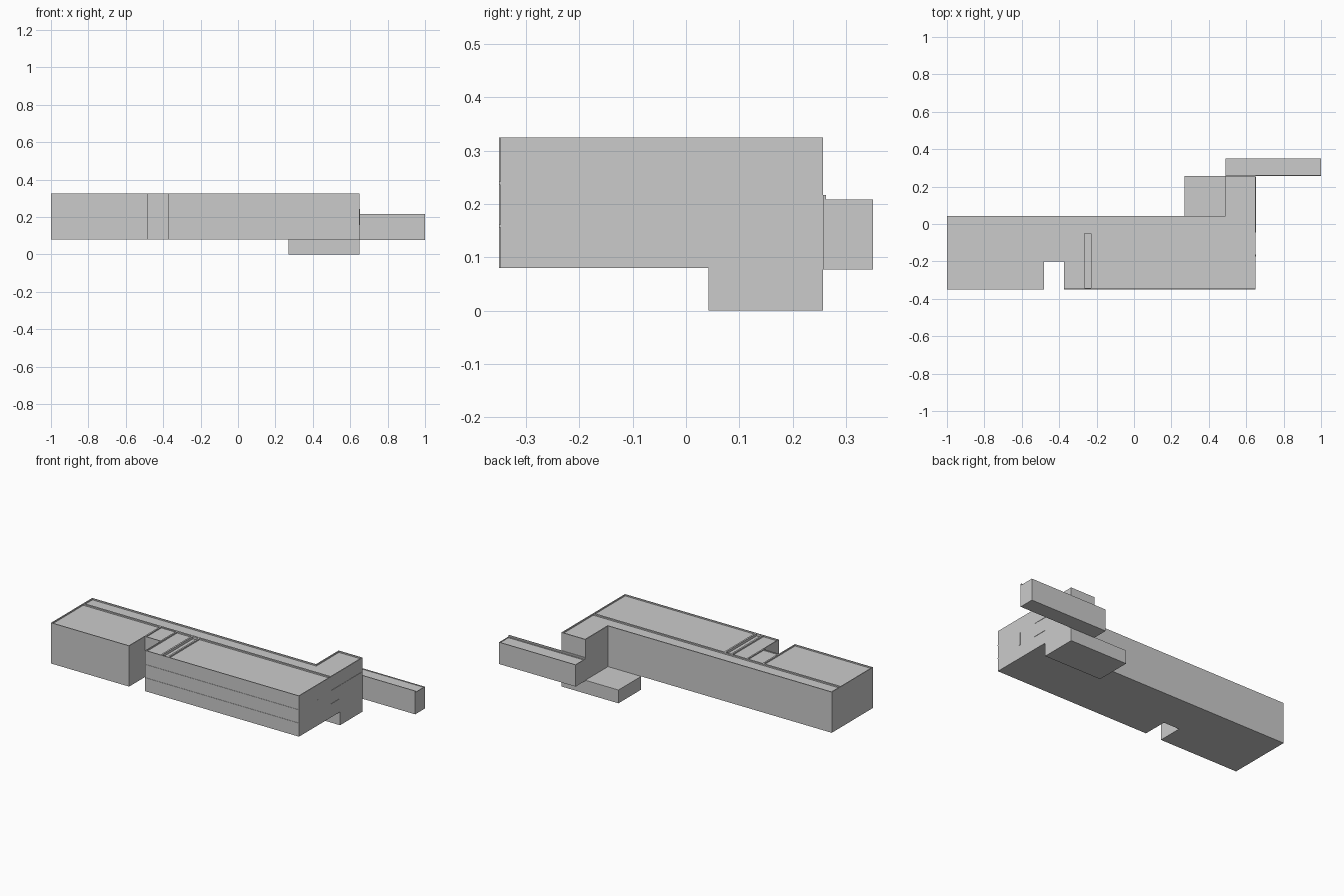
import bpy, bmesh

if "Cube" in bpy.data.objects:
    bpy.data.objects.remove(bpy.data.objects["Cube"])


def prism(name, pts, z0, z1, rim=0.0, sink=0.0):
    """Extruded footprint; an optional rim leaves a parapet around a sunken roof."""
    bm = bmesh.new()
    top = bm.faces.new([bm.verts.new((x, y, z1)) for x, y in pts])
    low = [bm.verts.new((x, y, z0)) for x, y in pts]
    up = list(top.verts)
    n = len(pts)
    bm.faces.new(low[::-1])
    for i in range(n):
        j = (i + 1) % n
        bm.faces.new((low[i], low[j], up[j], up[i]))
    bm.normal_update()
    if rim:
        bmesh.ops.inset_region(bm, faces=[top], thickness=rim, use_even_offset=True)
        roof = bmesh.ops.extrude_face_region(bm, geom=[top])
        bmesh.ops.translate(bm, vec=(0, 0, -sink),
                            verts=[v for v in roof["geom"] if isinstance(v, bmesh.types.BMVert)])
        if top.is_valid:
            bmesh.ops.delete(bm, geom=[top], context="FACES_ONLY")
    bmesh.ops.recalc_face_normals(bm, faces=bm.faces[:])
    mesh = bpy.data.meshes.new(name)
    bm.to_mesh(mesh)
    bm.free()
    ob = bpy.data.objects.new(name, mesh)
    bpy.context.collection.objects.link(ob)
    return ob


def block(name, x0, x1, y0, y1, z0, z1, rim=0.0, sink=0.0):
    return prism(name, [(x0, y0), (x1, y0), (x1, y1), (x0, y1)], z0, z1, rim, sink)


BASE, TOP = 0.08, 0.325
FRONT, MID, BACK = -0.35, -0.045, 0.042
END = 0.65

# Front wings with the open entrance recess between them
block("left_wing", -1.0, -0.48, FRONT, MID, BASE, TOP, 0.005, 0.008)
block("entrance_link", -0.48, -0.375, -0.20, MID, BASE, TOP, 0.004, 0.006)
block("right_wing_stair_bay", -0.375, -0.27, FRONT + 0.002, MID, BASE, TOP, 0.005, 0.008)
block("right_wing_roof_slot", -0.27, -0.225, FRONT + 0.002, MID, BASE, TOP, 0.005, 0.015)
block("right_wing", -0.225, END, FRONT + 0.002, MID, BASE, TOP, 0.005, 0.008)

# Rear corridor turning into the raised corner tower
prism("corridor_and_tower",
      [(-1.0, MID), (END, MID), (END, 0.257), (0.49, 0.257), (0.49, BACK), (-1.0, BACK)],
      BASE, TOP, 0.006, 0.008)

# Basement under the tower
block("basement_low_annex", 0.27, 0.49, BACK, 0.257, 0.0, BASE)
block("basement_under_tower", 0.49, END, BACK, 0.257, 0.0, BASE)

# Long side arm with a taller strip on the inner side
block("side_arm", 0.49, 1.0, 0.262, 0.35, 0.077, 0.208, 0.004, 0.004)
block("side_arm_inner_wall", 0.49, 1.0, 0.257, 0.262, 0.077, 0.217)

# Floor lines on the front and the right end
for i, z in enumerate((0.159, 0.239)):
    block(f"front_floor_line_{i}", -0.375, END, FRONT, FRONT + 0.002, z - 0.003, z + 0.003)
    block(f"end_floor_line_{i}", END, END + 0.002, MID, (BACK, 0.25)[i], z - 0.003, z + 0.003)

# Narrow window on the right end
block("end_window", END, END + 0.001, -0.173, -0.163, 0.16, 0.235)
